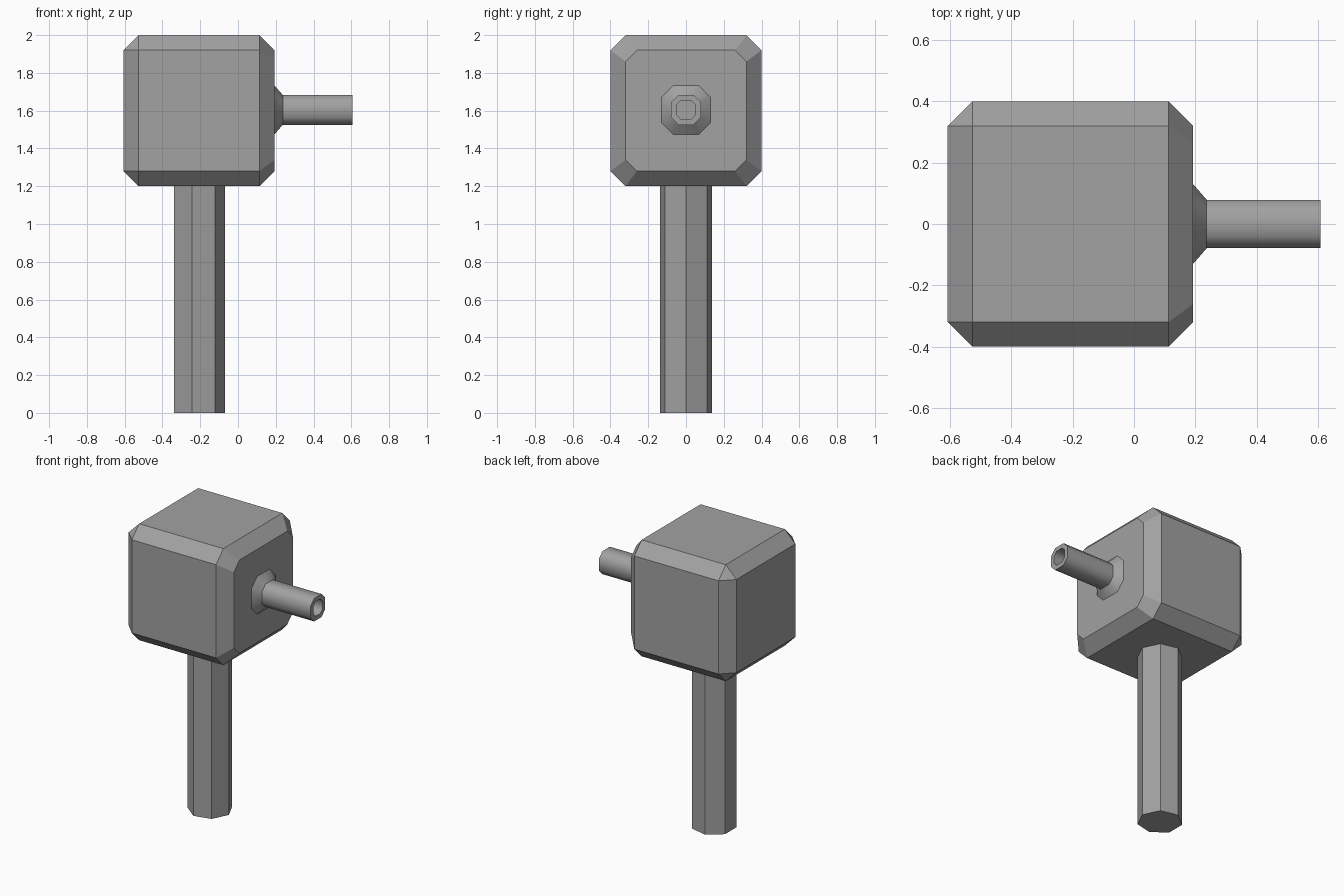
import bpy, bmesh, math
from mathutils import Vector

if "Cube" in bpy.data.objects:
    bpy.data.objects.remove(bpy.data.objects["Cube"], do_unlink=True)

grey = bpy.data.materials.new("grey")
grey.use_nodes = True
GREY = (0.36, 0.36, 0.36, 1)
grey.diffuse_color = GREY
grey.node_tree.nodes["Principled BSDF"].inputs["Base Color"].default_value = GREY


def finish(bm, name, location):
    bmesh.ops.recalc_face_normals(bm, faces=bm.faces)
    mesh = bpy.data.meshes.new(name)
    bm.to_mesh(mesh)
    bm.free()
    mesh.materials.append(grey)
    obj = bpy.data.objects.new(name, mesh)
    obj.location = location
    bpy.context.collection.objects.link(obj)
    return obj


def chamfered_square(bm, x, half, flat):
    """Eight-sided ring around the x axis."""
    corners = []
    for sy, sz in ((1, 1), (-1, 1), (-1, -1), (1, -1)):
        pair = [(half * sy, flat * sz), (flat * sy, half * sz)]
        corners += pair if sy == sz else pair[::-1]
    return [bm.verts.new((x, y, z)) for y, z in corners]


CENTER_X = -0.207
HEAD_Z = 1.6

# Block head: chamfered cube, with wider corner cuts on the side with the pipe
OUT, IN, CUT = 0.4, 0.32, 0.26
bm = bmesh.new()
for sy in (-1, 1):
    for sz in (-1, 1):
        points = [(-OUT, IN, IN), (-IN, OUT, IN), (-IN, IN, OUT),
                  (IN, OUT, IN), (IN, IN, OUT), (OUT, CUT, IN), (OUT, IN, CUT)]
        for x, y, z in points:
            bm.verts.new((x, y * sy, z * sz))
bmesh.ops.convex_hull(bm, input=bm.verts)
bmesh.ops.dissolve_limit(bm, angle_limit=math.radians(2), verts=bm.verts, edges=bm.edges)
finish(bm, "block_head", (CENTER_X, 0, HEAD_Z))

# Seven-sided post with one corner towards the pipe
SIDES, RADIUS, HEIGHT = 7, 0.142, 1.2
bm = bmesh.new()
ring = [bm.verts.new((RADIUS * math.cos(math.tau * i / SIDES),
                      RADIUS * math.sin(math.tau * i / SIDES), 0)) for i in range(SIDES)]
base = bm.faces.new(ring)
top = bmesh.ops.extrude_face_region(bm, geom=[base], use_keep_orig=True)["geom"]
bmesh.ops.translate(bm, vec=Vector((0, 0, HEIGHT)),
                    verts=[g for g in top if isinstance(g, bmesh.types.BMVert)])
finish(bm, "post", (CENTER_X - 0.004, 0, 0))

# Hollow pipe: flared collar, outer wall, end rim and bore
profile = [(0.19, 0.133, 0.07), (0.237, 0.079, 0.04), (0.607, 0.079, 0.04),
           (0.607, 0.05, 0.027), (0.237, 0.05, 0.027)]
bm = bmesh.new()
rings = [chamfered_square(bm, *step) for step in profile]
for a, b in zip(rings, rings[1:]):
    for i in range(len(a)):
        j = (i + 1) % len(a)
        bm.faces.new((a[i], a[j], b[j], b[i]))
bm.faces.new(rings[-1])
bm.faces.new(rings[0])
pipe = finish(bm, "side_pipe", (0, 0, HEAD_Z + 0.004))
bpy.ops.object.select_all(action="DESELECT")
pipe.select_set(True)
bpy.context.view_layer.objects.active = pipe
bpy.ops.object.shade_smooth_by_angle(angle=math.radians(48))
